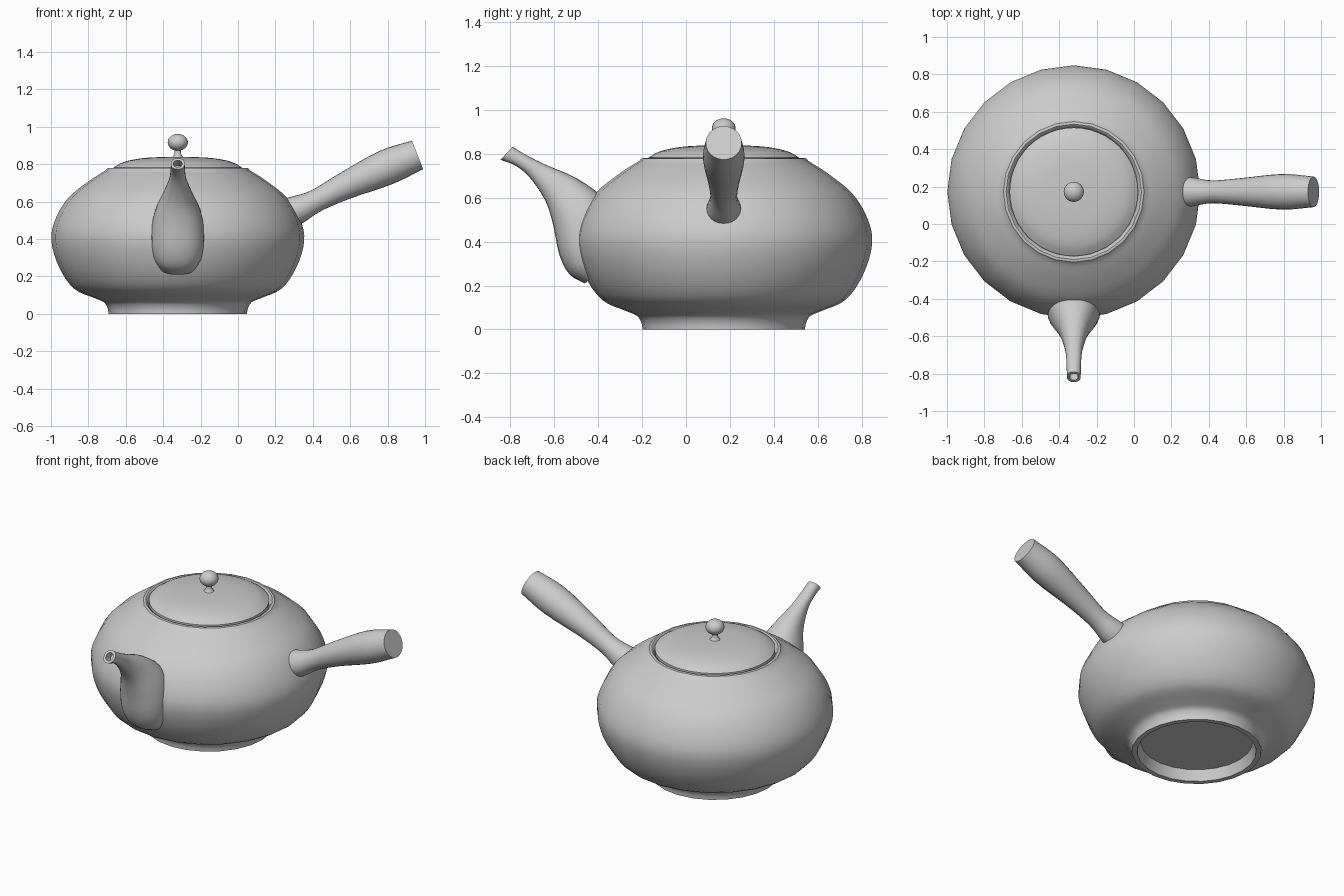
import bpy, bmesh, math
from mathutils import Vector

cube = bpy.data.objects.get("Cube")
if cube:
    bpy.data.objects.remove(cube, do_unlink=True)

CENTRE = Vector((-0.322, 0.172, 0))
SIDES = 24

clay = bpy.data.materials.new("grey clay")
clay.use_nodes = True
clay.diffuse_color = (0.6, 0.6, 0.6, 1)
clay.node_tree.nodes["Principled BSDF"].inputs["Base Color"].default_value = (0.6, 0.6, 0.6, 1)


def spline(points, steps):
    """Catmull-Rom curve through tuples of any length."""
    pts = [Vector(p) for p in points]
    pts = [2 * pts[0] - pts[1]] + pts + [2 * pts[-1] - pts[-2]]
    out = []
    for a, b, c, d in zip(pts, pts[1:], pts[2:], pts[3:]):
        for i in range(steps):
            t = i / steps
            out.append(0.5 * (2 * b + (c - a) * t + (2 * a - 5 * b + 4 * c - d) * t * t
                              + (3 * b - a - 3 * c + d) * t ** 3))
    return out + [pts[-2]]


def ring(centre, u, v, n=SIDES, power=1.0):
    """Closed loop around centre; a power under 1 squares off the oval."""
    def shape(w):
        return math.copysign(abs(w) ** power, w)
    angles = [2 * math.pi * i / n for i in range(n)]
    return [centre + u * shape(math.cos(a)) + v * shape(math.sin(a)) for a in angles]


def loft(name, rings, angle=40):
    """Skin a run of equal rings, cap both ends, smooth all but sharp edges."""
    bm = bmesh.new()
    loops = [[bm.verts.new(p) for p in r] for r in rings]
    n = len(loops[0])
    for a, b in zip(loops, loops[1:]):
        for i in range(n):
            j = (i + 1) % n
            bm.faces.new((a[i], a[j], b[j], b[i]))
    bm.faces.new(loops[0][::-1])
    bm.faces.new(loops[-1])
    bmesh.ops.remove_doubles(bm, verts=bm.verts, dist=0.0005)
    bmesh.ops.recalc_face_normals(bm, faces=bm.faces)
    mesh = bpy.data.meshes.new(name)
    bm.to_mesh(mesh)
    bm.free()
    mesh.materials.append(clay)
    obj = bpy.data.objects.new(name, mesh)
    bpy.context.collection.objects.link(obj)
    bpy.ops.object.select_all(action='DESELECT')
    obj.select_set(True)
    bpy.context.view_layer.objects.active = obj
    bpy.ops.object.shade_smooth_by_angle(angle=math.radians(angle))
    return obj


def lathe(name, profile, n=SIDES):
    """Turn a (radius, height) profile around the pot's axis."""
    return loft(name, [ring(CENTRE + Vector((0, 0, z)), Vector((r, 0, 0)),
                            Vector((0, r, 0)), n) for r, z in profile])


# Body: recessed base, foot ring, flared foot, belly and rim
foot = [(0.32, 0.065), (0.34, 0.0)]
flare = spline([(0.37, 0), (0.375, 0.03), (0.395, 0.062), (0.44, 0.082)], 3)
belly = spline([(0.44, 0.082), (0.555, 0.135), (0.635, 0.25), (0.676, 0.39), (0.655, 0.505),
                (0.585, 0.62), (0.475, 0.71), (0.385, 0.768)], 4)
rim = [(0.376, 0.779), (0.362, 0.781), (0.352, 0.774), (0.345, 0.755)]
lathe("body", foot + flare[:-1] + belly + rim)

# Lid: shallow dome resting inside the rim
dome = spline([(0.343, 0.783), (0.29, 0.812), (0.2, 0.831), (0.1, 0.838), (0.0, 0.84)], 3)
lathe("lid", [(0.343, 0.755)] + dome, 48)

# Knob: thin neck and flattened ball
ball = [(0.054 * math.sin(a), 0.917 - 0.045 * math.cos(a))
        for a in [math.pi * (0.1 + 0.9 * i / 12) for i in range(13)]]
lathe("knob", [(0.034, 0.835), (0.022, 0.847), (0.017, 0.86)] + ball)

# Handle: S-curved round grip, each point is (x, z, radius)
path = spline([(0.26, 0.535, 0.083), (0.325, 0.56, 0.075), (0.42, 0.606, 0.061),
               (0.57, 0.683, 0.073), (0.79, 0.782, 0.095), (0.96, 0.85, 0.082)], 4)
rings = []
for i, (x, z, r) in enumerate(path):
    before, after = path[max(i - 1, 0)], path[min(i + 1, len(path) - 1)]
    along = Vector((after[0] - before[0], 0, after[1] - before[1])).normalized()
    side = Vector((0, 1, 0))
    rings.append(ring(Vector((x, CENTRE.y, z)), side * r, along.cross(side) * r))
loft("handle", rings)

# Spout: sections given by front point (y, z), rear point (y, z) and half width
sections = spline([(-0.46, 0.21, -0.36, 0.30, 0.10), (-0.53, 0.25, -0.36, 0.40, 0.132),
                   (-0.577, 0.34, -0.36, 0.50, 0.142), (-0.605, 0.475, -0.38, 0.60, 0.125),
                   (-0.64, 0.585, -0.50, 0.69, 0.078), (-0.71, 0.69, -0.62, 0.742, 0.047),
                   (-0.775, 0.745, -0.71, 0.785, 0.039), (-0.845, 0.773, -0.79, 0.832, 0.037)], 3)
rings = []
for y0, z0, y1, z1, w in sections:
    front, rear = Vector((CENTRE.x, y0, z0)), Vector((CENTRE.x, y1, z1))
    rings.append(ring((front + rear) / 2, Vector((w, 0, 0)), (rear - front) / 2, power=0.9))

# Spout bore: the mouth turns inwards and runs down the tube
for index in (-1, -4):
    source = rings[index]
    mid = sum(source, Vector()) / len(source)
    rings.append([mid + (p - mid) * 0.62 for p in source])
loft("spout", rings)
